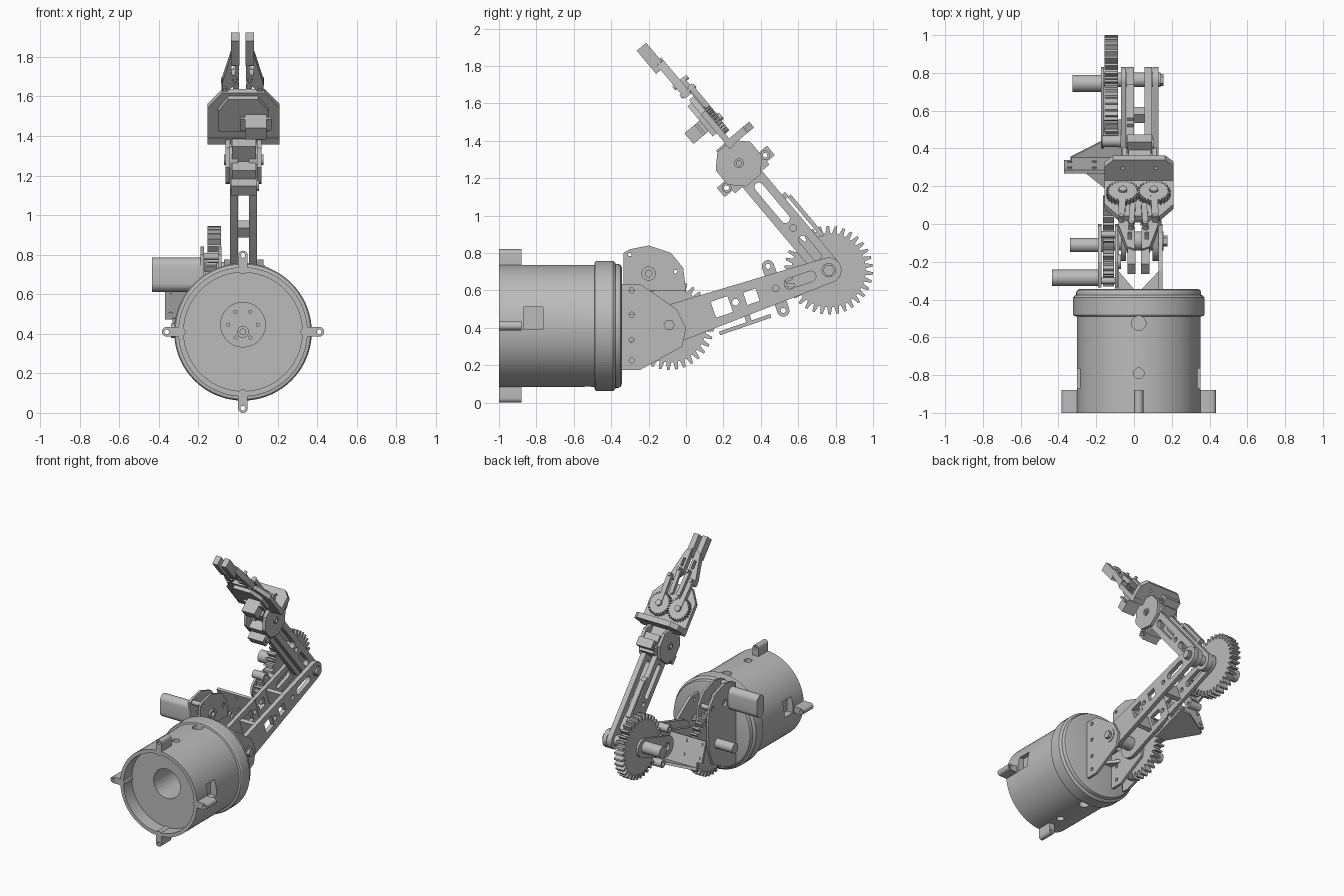
import bpy, bmesh
from math import sin, cos, pi, atan2, acos, hypot
from mathutils import Matrix, Vector

cube = bpy.data.objects.get("Cube")
if cube:
    bpy.data.objects.remove(cube)

grey = bpy.data.materials.new("light grey")
grey.use_nodes = True
grey.diffuse_color = (0.5, 0.5, 0.5, 1)
grey.node_tree.nodes["Principled BSDF"].inputs["Base Color"].default_value = (0.5, 0.5, 0.5, 1)
X, Y, Z = Vector((1, 0, 0)), Vector((0, 1, 0)), Vector((0, 0, 1))


# ---- helpers: frames, outlines, extruded plates ----
def frame(origin, u, v, w):
    m = Matrix((u, v, w)).transposed().to_4x4()
    m.translation = origin
    return m


def finish(name, bm):
    bmesh.ops.recalc_face_normals(bm, faces=bm.faces)
    me = bpy.data.meshes.new(name)
    bm.to_mesh(me)
    bm.free()
    me.materials.append(grey)
    ob = bpy.data.objects.new(name, me)
    bpy.context.scene.collection.objects.link(ob)
    return ob


def plate(name, fr, outline, w0, w1, holes=()):
    bm = bmesh.new()
    edges = []
    for loop in [outline, *holes]:
        vs = [bm.verts.new((p[0], p[1], w0)) for p in loop]
        edges += [bm.edges.new((vs[i - 1], vs[i])) for i in range(len(vs))]
    bmesh.ops.triangle_fill(bm, edges=edges, use_beauty=True)
    ext = bmesh.ops.extrude_face_region(bm, geom=bm.faces[:])
    top = [g for g in ext["geom"] if isinstance(g, bmesh.types.BMVert)]
    bmesh.ops.translate(bm, verts=top, vec=(0, 0, w1 - w0))
    bm.transform(fr)
    return finish(name, bm)


def circ(u, v, r, n=28):
    return [(u + r * cos(2 * pi * i / n), v + r * sin(2 * pi * i / n)) for i in range(n)]


def rect(u0, u1, v0, v1):
    return [(u0, v0), (u1, v0), (u1, v1), (u0, v1)]


def capsule(a, b, ra, rb=None, n=12):
    rb = ra if rb is None else rb
    th = atan2(b[1] - a[1], b[0] - a[0])
    phi = acos((ra - rb) / hypot(b[0] - a[0], b[1] - a[1]))
    arc = lambda c, r, s, e: [(c[0] + r * cos(s + (e - s) * i / n), c[1] + r * sin(s + (e - s) * i / n))
                              for i in range(n + 1)]
    return arc(b, rb, th - phi, th + phi) + arc(a, ra, th + phi, th + 2 * pi - phi)


def toothed(u, v, r, root, teeth):
    pts = []
    for i in range(teeth):
        for f, rad in ((0, root), (0.3, root), (0.45, r), (0.75, r)):
            a = 2 * pi * (i + f) / teeth
            pts.append((u + rad * cos(a), v + rad * sin(a)))
    return pts


def cut(ob, cutter):
    mod = ob.modifiers.new("cut", "BOOLEAN")
    mod.object, mod.solver = cutter, "EXACT"
    bpy.context.view_layer.update()
    me = bpy.data.meshes.new_from_object(ob.evaluated_get(bpy.context.evaluated_depsgraph_get()))
    ob.modifiers.clear()
    ob.data = me
    bpy.data.objects.remove(cutter)


# ---- frames and pivots ----
shoulder, elbow, wrist = Vector((0, -.09, .415)), Vector((0, .763, .708)), Vector((0, .283, 1.28))
low = (elbow - shoulder).normalized()
low_n = X.cross(low)
up = (wrist - elbow).normalized()
up_n = Vector((0, up.z, -up.y))
SIDE = frame((0, 0, 0), Y, Z, X)
FRONT = frame((0, 0, 0), X, Z, Y)
TOP = frame((0, 0, 0), X, Y, Z)
LOW = frame(shoulder, low, low_n, X)
LOW_FLAT = frame(shoulder, low, X, low_n)
UPPER = frame(elbow, up, up_n, X)
WRIST = frame(wrist, up, up_n, X)
TOOL = frame(wrist, X, up, up_n)
CX, CZ = .025, .41

# ---- base drum, turned about its axis ----
profile = [(0, -.9), (.3, -.9), (.3, -1), (.327, -1), (.327, -.49), (.342, -.487), (.348, -.478), (.348, -.39),
           (.338, -.378), (.331, -.376), (.331, -.362), (.325, -.349), (.31, -.343), (0, -.343)]
bm = bmesh.new()
ring = [bm.verts.new((CX + r, y, CZ)) for r, y in profile]
edges = [bm.edges.new(p) for p in zip(ring, ring[1:])]
bmesh.ops.spin(bm, geom=ring + edges, cent=(CX, 0, CZ), axis=Y, angle=2 * pi, steps=72)
bmesh.ops.remove_doubles(bm, verts=bm.verts, dist=1e-4)
base = finish("base_drum", bm)
cut(base, plate("cutter", FRONT, circ(CX, .446, .113), -.95, -.65))
for x0, x1 in ((.3, .4), (-.35, -.25)):
    cut(base, plate("cutter", SIDE, rect(-.87, -.765, .39, .51), x0, x1))
    cut(base, plate("cutter", SIDE, circ(-.53, CZ, .04), x0, x1))
for z0, z1 in ((.68, .8), (.02, .14)):
    cut(base, plate("cutter", TOP, circ(CX, -.525, .038), z0, z1))
    cut(base, plate("cutter", TOP, circ(CX, -.79, .028), z0, z1))

# hub screws inside the drum
plate("hub_ring", FRONT, circ(CX, CZ, .03), -.67, -.645, [circ(CX, CZ, .014)])
for i in range(6):
    plate("hub_screw", FRONT, circ(CX + .075 * cos(i * pi / 3), .446 + .075 * sin(i * pi / 3), .01, 12), -.665, -.645)

# four mounting lugs
for i in range(4):
    c, s = cos(i * pi / 2), sin(i * pi / 2)
    a, b = (CX + .315 * c, CZ + .315 * s), (CX + .386 * c, CZ + .386 * s)
    plate("mounting_lug", FRONT, capsule(a, b, .024), -1, -.88, [circ(*b, .012, 16)])

# ---- shoulder bracket on the lid ----
foot = [(-.345, .175), (-.245, .175), (-.02, .3), (0, .4), (-.05, .5), (-.245, .634), (-.345, .634)]
foot_holes = [circ(-.29, z, .014, 14) for z in (.6, .47, .335, .225)]
for x0, x1 in ((.13, .15), (-.1, -.08)):
    plate("shoulder_cheek", SIDE, foot, x0, x1, foot_holes)
for x, tip in ((.14, .04), (-.09, .0)):
    for z in (.35, .45):
        plate("shoulder_gusset", TOP, [(x, -.345), (x, -.24), (tip, -.345)], z, z + .025)

# ---- shoulder drive ----
side_plate = [(-.335, .18), (-.335, .8), (-.3, .82), (-.2, .84), (-.08, .8), (-.015, .72), (0, .6),
              (-.01, .4), (-.06, .27), (-.2, .2), (-.28, .175)]
drive_holes = [circ(-.3, .79, .012, 14), circ(-.055, .7, .018, 14), circ(-.2, .69, .025, 20)]
plate("motor_side_plate", SIDE, side_plate, -.19, -.172, drive_holes)
inner_plate = [(-.335, .6), (-.335, .8), (-.3, .82), (-.2, .84), (-.08, .8), (-.015, .72), (0, .6)]
plate("motor_inner_plate", SIDE, inner_plate, -.1, -.084, drive_holes)
plate("motor_boss", SIDE, circ(-.2, .69, .038), -.09, -.07, [circ(-.2, .69, .018, 20)])
for y, z in ((-.3, .79), (-.055, .7)):
    plate("plate_spacer", SIDE, circ(y, z, .018, 16), -.18, -.09, [circ(y, z, .01, 16)])
plate("shoulder_gear", LOW, toothed(0, 0, .24, .2, 34), -.165, -.105)
plate("shoulder_pinion", SIDE, toothed(-.2, .69, .07, .042, 10), -.165, -.105)
plate("shoulder_motor", SIDE, capsule((-.285, .655), (-.285, .742), .043), -.435, -.185)
plate("shoulder_sensor", SIDE, circ(-.112, .415, .037), -.34, -.165)
plate("shoulder_shaft", SIDE, circ(-.09, .415, .05), -.17, .155)
plate("shoulder_bolt", SIDE, circ(-.09, .415, .03, 6), .15, .178)

# ---- lower arm ----
low_len, up_len = (elbow - shoulder).length, (wrist - elbow).length
arm_holes = [rect(.25, .345, -.045, .045), circ(.375, 0, .018, 16), rect(.43, .5, -.035, .035),
             circ(.602, 0, .018, 16), capsule((.68, 0), (.8, 0), .028)]
for x0, x1 in ((-.07, -.042), (.098, .13)):
    plate("lower_arm_side", LOW, capsule((0, 0), (low_len, 0), .105, .068), x0, x1, arm_holes)
for u in (.2, .54):
    plate("lower_arm_brace", LOW, rect(u, u + .03, -.06, .06), -.05, .105)
plate("bracket_plate", LOW, rect(.405, .425, -.08, .08), -.37, -.04)
for x in (-.34, -.21):
    for v in (-.05, .05):
        plate("bracket_screw", frame(shoulder, X, low_n, low), circ(x, v, .012, 12), .4, .432)
plate("bracket_gusset", LOW_FLAT, [(.24, -.05), (.53, -.05), (.53, -.14), (.425, -.335), (.405, -.335), (.24, -.14)],
      -.14, -.12)
plate("bracket_web", LOW, rect(.395, .425, -.125, -.07), -.33, -.05)

# ---- elbow drive ----
plate("elbow_gear", SIDE, toothed(.763, .708, .237, .198, 34), -.155, -.085)
plate("elbow_pinion", LOW, toothed(.602, 0, .07, .042, 10), -.155, -.085)
plate("elbow_outer_plate", LOW, capsule((.602, 0), (low_len, 0), .08, .068), -.175, -.158, [circ(.602, 0, .03)])
ears = [(.602, -.125), (.602, .125)]
plate("elbow_motor_mount", LOW, capsule(*ears, .033), -.085, -.068, [circ(*e, .014, 14) for e in ears])
for e in ears:
    plate("mount_post", LOW, circ(*e, .03, 18), -.17, -.068, [circ(*e, .014, 14)])
plate("elbow_sensor", SIDE, circ(.745, .708, .045), -.325, -.165)
plate("elbow_shaft", SIDE, circ(.763, .708, .038), -.17, .14)
plate("elbow_bolt", SIDE, circ(.763, .708, .032, 6), .13, .157)

# ---- upper arm ----
slots = [capsule((.1, 0), (.21, 0), .024), circ(.295, 0, .018, 16), capsule((.36, 0), (.58, 0), .024)]
for x0, x1 in ((-.04, 0), (.055, .095)):
    plate("upper_arm_side", UPPER, capsule((0, 0), (up_len, 0), .068), x0, x1, slots)
plate("upper_arm_rail", UPPER, rect(.16, .44, .083, .105), -.04, 0)
for u in (.17, .44):
    plate("rail_stand", UPPER, rect(u, u + .03, .05, .09), -.04, 0)
plate("upper_arm_brace", UPPER, rect(.26, .32, -.03, .03), -.01, .06)

# ---- wrist ----
octagon = [(.13 * cos(i * pi / 4 + pi / 8), .13 * sin(i * pi / 4 + pi / 8)) for i in range(8)]
for x0, x1 in ((-.062, -.04), (.095, .12)):
    plate("wrist_cheek", WRIST, octagon, x0, x1, [circ(0, 0, .014, 14)])
plate("wrist_pivot", WRIST, circ(0, 0, .026), -.07, .13, [circ(0, 0, .014, 14)])
plate("wrist_servo", WRIST, rect(-.11, .03, -.12, .12), -.03, .09)
for v in (-.135, .135):
    plate("servo_ear", WRIST, rect(-.09, -.025, v - .04, v + .04), -.035, .095, [circ(-.058, v, .014, 14)])
    plate("ear_ring", WRIST, circ(-.058, v, .026, 18), -.04, .105, [circ(-.058, v, .013, 14)])
plate("wrist_neck", WRIST, rect(.02, .13, -.05, .06), -.03, .09)

# ---- gripper body ----
body = [(-.155, .09), (.21, .09), (.21, .33), (.135, .43), (-.08, .43), (-.155, .33)]
plate("gripper_plate", TOOL, body, .012, .045, [circ(x, .4, .01, 12) for x in (-.015, .065)])
plate("gripper_under_plate", TOOL, [(-.1, .2), (.155, .2), (.155, .33), (.1, .41), (-.05, .41), (-.1, .33)], -.015, .012)
flange = [(-.155, .01), (.21, .01), (.21, .14), (.165, .185), (-.11, .185), (-.155, .14)]
plate("gripper_flange", frame(wrist, X, up_n, up), flange, .095, .135,
      [circ(x, .13, .01, 12) for x in (-.06, .115)])
plate("gripper_servo", TOOL, rect(.035, .145, .235, .31), -.12, .0)
plate("servo_flange", TOOL, rect(.01, .17, .235, .31), -.05, -.035)

# ---- gripper gears, links and fingers, mirrored about the centre ----
MID = .023
for side in (-1, 1):
    m = lambda pts: [(MID + side * u, v) for u, v in pts]
    plate("gripper_gear", TOOL, toothed(MID + side * .082, .256, .088, .074, 26), .045, .075)
    plate("gear_hub", TOOL, circ(MID + side * .082, .256, .022, 18), .075, .092)
    plate("drive_link", TOOL, m(capsule((.082, .256), (.09, .47), .018)), .05, .08)
    plate("idle_link", TOOL, m(capsule((.03, .36), (.038, .53), .015)), .045, .07)
    plate("finger_arm", TOOL, m([(.105, .45), (.105, .5), (.06, .68), (.018, .7), (.018, .52), (.075, .45)]),
          .0, .045, [m(rect(.035, .055, .56, .62))])
    for u, v in ((.09, .47), (.038, .53)):
        plate("link_pin", TOOL, circ(MID + side * u, v, .012, 12), -.01, .088)
    plate("fingertip", TOOL, m(rect(.015, .058, .65, .812)), -.032, .034)

# ---- smooth round surfaces, sharp edges kept ----
bpy.ops.object.select_all(action="DESELECT")
for ob in bpy.context.scene.objects:
    if ob.type == "MESH":
        ob.select_set(True)
        bpy.context.view_layer.objects.active = ob
bpy.ops.object.shade_smooth_by_angle(angle=pi / 7)
